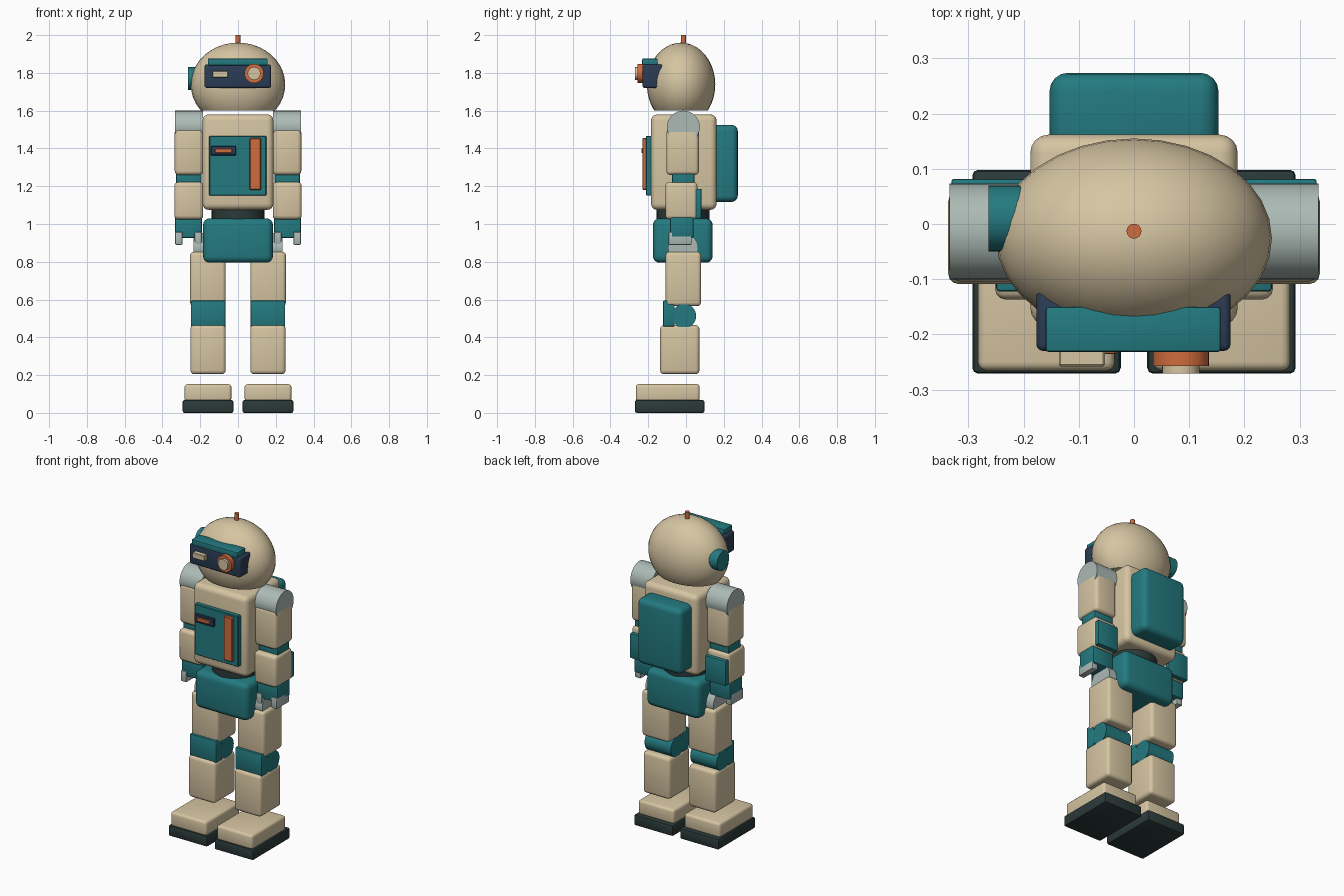
import bpy, bmesh, math
from mathutils import Vector

if "Cube" in bpy.data.objects:
    bpy.data.objects.remove(bpy.data.objects["Cube"])


def material(name, r, g, b):
    def lin(v):
        v /= 255
        return v / 12.92 if v <= 0.04045 else ((v + 0.055) / 1.055) ** 2.4
    m = bpy.data.materials.new(name)
    m.diffuse_color = (lin(r), lin(g), lin(b), 1)
    m.use_nodes = True
    m.node_tree.nodes["Principled BSDF"].inputs["Base Color"].default_value = m.diffuse_color
    return m


BEIGE = material("beige shell", 214, 197, 162)
TEAL = material("teal panel", 35, 122, 128)
GREY = material("grey joint", 172, 186, 181)
DARK = material("dark rubber", 43, 58, 57)
NAVY = material("navy visor", 43, 60, 84)
ORANGE = material("orange accent", 207, 108, 62)


def finish(name, bm, mat):
    me = bpy.data.meshes.new(name)
    bmesh.ops.recalc_face_normals(bm, faces=bm.faces[:])
    bm.to_mesh(me)
    bm.free()
    ob = bpy.data.objects.new(name, me)
    bpy.context.collection.objects.link(ob)
    me.materials.append(mat)
    bpy.ops.object.select_all(action='DESELECT')
    bpy.context.view_layer.objects.active = ob
    ob.select_set(True)
    bpy.ops.object.shade_smooth_by_angle(angle=math.radians(35))
    return ob


def box(name, x, y, z, mat, bevel=0.01, segments=3):
    """Rounded box given by its (min, max) extents."""
    bm = bmesh.new()
    bmesh.ops.create_cube(bm, size=1)
    for v in bm.verts:
        v.co = Vector([(r[0] + r[1]) / 2 + c * (r[1] - r[0])
                       for r, c in zip((x, y, z), v.co)])
    if bevel:
        bmesh.ops.bevel(bm, geom=bm.edges[:], offset=bevel, segments=segments,
                        profile=0.5, affect='EDGES', clamp_overlap=True)
    return finish(name, bm, mat)


def rod(name, axis, centre, radius, length, mat, sides=32):
    """Cylinder along the x, y or z axis."""
    bm = bmesh.new()
    bmesh.ops.create_cone(bm, cap_ends=True, segments=sides, radius1=radius,
                          radius2=radius, depth=length)
    for v in bm.verts:
        a, b, c = v.co
        local = {'x': (c, a, b), 'y': (a, c, b), 'z': (a, b, c)}[axis]
        v.co = Vector(local) + Vector(centre)
    return finish(name, bm, mat)


# Head: flattened ellipsoid with a flat underside
bm = bmesh.new()
bmesh.ops.create_uvsphere(bm, u_segments=32, v_segments=20, radius=1)
for v in bm.verts:
    v.co = Vector((v.co.x * 0.25, v.co.y * 0.181 - 0.026, v.co.z * 0.222 + 1.738))
cut = bmesh.ops.bisect_plane(bm, geom=bm.verts[:] + bm.edges[:] + bm.faces[:],
                             plane_co=(0, 0, 1.6), plane_no=(0, 0, -1),
                             clear_outer=True)
bmesh.ops.holes_fill(bm, edges=[e for e in bm.edges if e.is_boundary])
finish("head", bm, BEIGE)
rod("antenna", 'z', (0, -0.013, 1.97), 0.0135, 0.06, ORANGE, 16)
rod("ear_disc", 'x', (-0.232, 0.01, 1.77), 0.06, 0.064, TEAL)

# Visor with brim, lens and lamp
box("visor", (-0.177, 0.175), (-0.23, -0.12), (1.72, 1.845), NAVY, 0.012)
box("visor_brim", (-0.16, 0.157), (-0.232, -0.15), (1.84, 1.876), TEAL, 0.005, 2)
rod("lens_ring", 'y', (0.085, -0.24, 1.797), 0.051, 0.034, ORANGE)
rod("lens", 'y', (0.085, -0.25, 1.797), 0.034, 0.042, BEIGE)
box("visor_lamp", (-0.136, -0.053), (-0.258, -0.225), (1.775, 1.81), BEIGE, 0.003, 1)

# Torso, chest panel and backpack
box("torso", (-0.188, 0.188), (-0.185, 0.162), (1.075, 1.58), BEIGE, 0.033, 4)
box("chest_panel", (-0.153, 0.15), (-0.212, -0.17), (1.15, 1.467), TEAL, 0.004, 1)
box("chest_stripe", (0.062, 0.121), (-0.231, -0.2), (1.18, 1.455), ORANGE, 0.004, 1)
box("chest_slot", (-0.143, -0.01), (-0.228, -0.2), (1.363, 1.413), NAVY, 0.004, 1)
box("chest_light", (-0.122, -0.033), (-0.236, -0.22), (1.376, 1.399), ORANGE, 0.002, 1)
box("backpack", (-0.153, 0.153), (0.13, 0.274), (1.117, 1.525), TEAL, 0.033, 4)

# Waist and pelvis
rod("waist", 'z', (0, -0.015, 1.055), 0.14, 0.09, DARK)
box("pelvis", (-0.185, 0.185), (-0.175, 0.141), (0.795, 1.03), TEAL, 0.035, 4)

for side, s in (("left", -1), ("right", 1)):
    def span(a, b):
        return (a, b) if s > 0 else (-b, -a)

    # Arm
    rod(f"{side}_shoulder", 'x', (s * 0.26, -0.014, 1.513), 0.087, 0.148, GREY)
    box(f"{side}_upper_arm", span(0.185, 0.335), (-0.104, 0.068), (1.26, 1.503), BEIGE, 0.02)
    box(f"{side}_elbow", span(0.193, 0.327), (-0.075, 0.045), (1.19, 1.29), TEAL, 0.008, 2)
    box(f"{side}_forearm", span(0.184, 0.337), (-0.109, 0.06), (1.025, 1.222), BEIGE, 0.02)
    box(f"{side}_forearm_plate", span(0.19, 0.331), (0.05, 0.082), (1.03, 1.186), TEAL, 0.005, 2)

    # Hand with two gripper plates
    box(f"{side}_hand", span(0.19, 0.333), (-0.085, 0.041), (0.925, 1.05), TEAL, 0.01, 2)
    for part, a, b in (("inner", 0.191, 0.229), ("outer", 0.294, 0.333)):
        box(f"{side}_{part}_gripper", span(a, b), (-0.092, 0.03), (0.89, 0.957), GREY, 0.005, 2)

    # Leg
    rod(f"{side}_hip", 'x', (s * 0.16, -0.015, 0.872), 0.08, 0.15, GREY)
    box(f"{side}_thigh", span(0.065, 0.254), (-0.108, 0.08), (0.565, 0.853), BEIGE, 0.02)
    rod(f"{side}_knee", 'x', (s * 0.158, -0.01, 0.513), 0.064, 0.182, TEAL)
    box(f"{side}_knee_plate", span(0.066, 0.25), (-0.122, -0.06), (0.457, 0.594), TEAL, 0.006, 2)
    box(f"{side}_shin", span(0.065, 0.252), (-0.137, 0.071), (0.205, 0.465), BEIGE, 0.02)

    # Foot
    box(f"{side}_foot", span(0.035, 0.283), (-0.266, 0.072), (0.06, 0.152), BEIGE, 0.016)
    box(f"{side}_sole", span(0.024, 0.293), (-0.271, 0.098), (0, 0.068), DARK, 0.01, 2)
